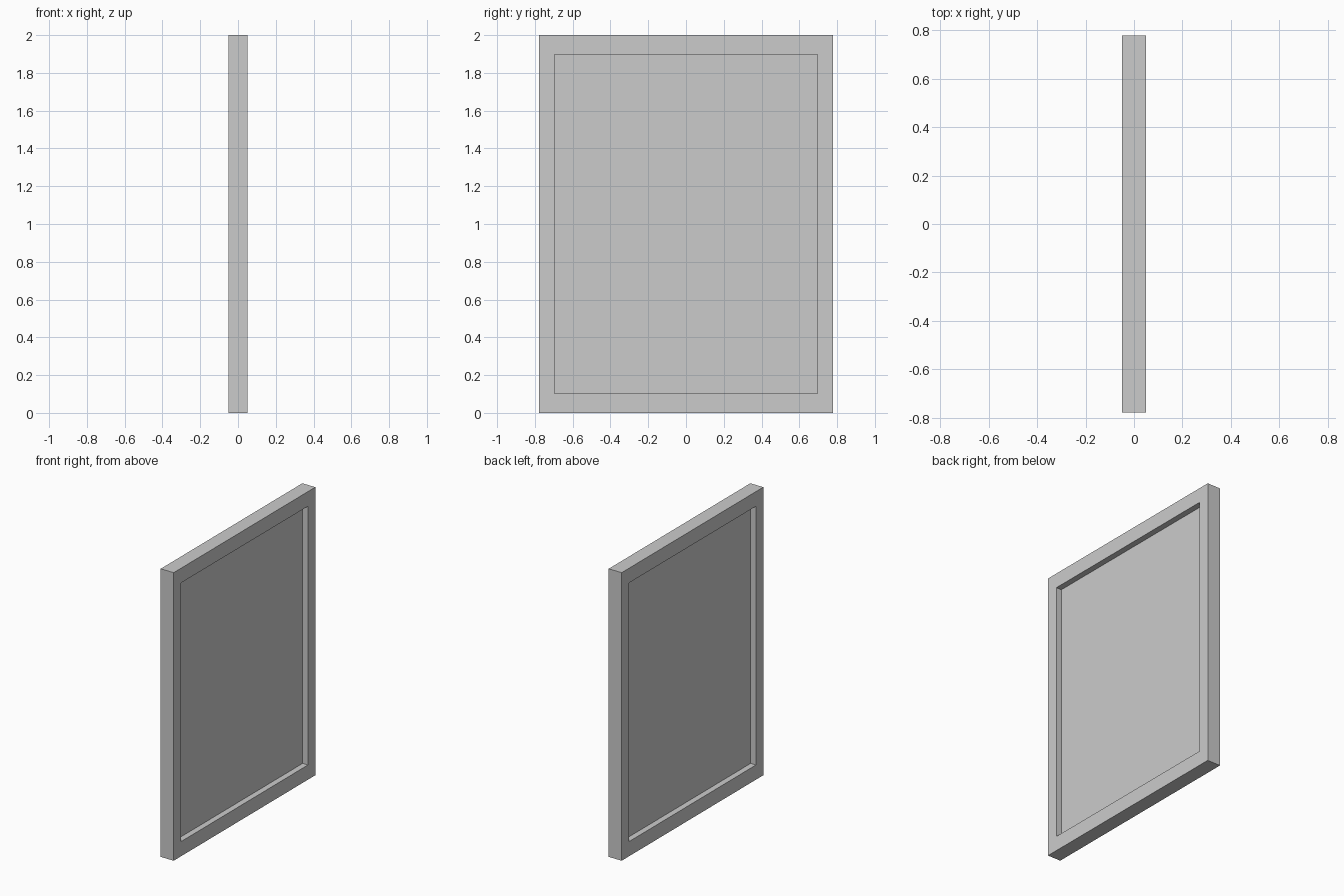
import bpy
import bmesh

if "Cube" in bpy.data.objects:
    bpy.data.objects.remove(bpy.data.objects["Cube"])

HALF_Y, HEIGHT, HALF_X = 0.777, 2.0, 0.05      # outer frame
IN_Y, IN_Z0, IN_Z1 = 0.696, 0.102, 1.898       # opening
PANEL_X = 0.009                                # half panel thickness


def make_object(name, bm):
    bmesh.ops.recalc_face_normals(bm, faces=bm.faces)
    mesh = bpy.data.meshes.new(name)
    bm.to_mesh(mesh)
    bm.free()
    obj = bpy.data.objects.new(name, mesh)
    bpy.context.collection.objects.link(obj)
    return obj


def rect(bm, x, hy, z0, z1):
    return [bm.verts.new((x, y, z))
            for y, z in ((-hy, z0), (hy, z0), (hy, z1), (-hy, z1))]


# Mitred frame: a closed cross-section swept round the four corners,
# with a centre seam along the outer edge
bm = bmesh.new()
outer = (HALF_Y, 0, HEIGHT)
inner = (IN_Y, IN_Z0, IN_Z1)
rings = [rect(bm, x, *size) for x, size in (
    (-HALF_X, inner), (-HALF_X, outer), (0, outer),
    (HALF_X, outer), (HALF_X, inner))]
for a, b in zip(rings, rings[1:] + rings[:1]):
    for i in range(4):
        j = (i + 1) % 4
        bm.faces.new((a[i], a[j], b[j], b[i]))
make_object("frame", bm)

# Thin recessed panel filling the opening
bm = bmesh.new()
back = rect(bm, -PANEL_X, *inner)
front = rect(bm, PANEL_X, *inner)
bm.faces.new(back)
bm.faces.new(front)
for i in range(4):
    j = (i + 1) % 4
    bm.faces.new((back[i], back[j], front[j], front[i]))
make_object("panel", bm)
